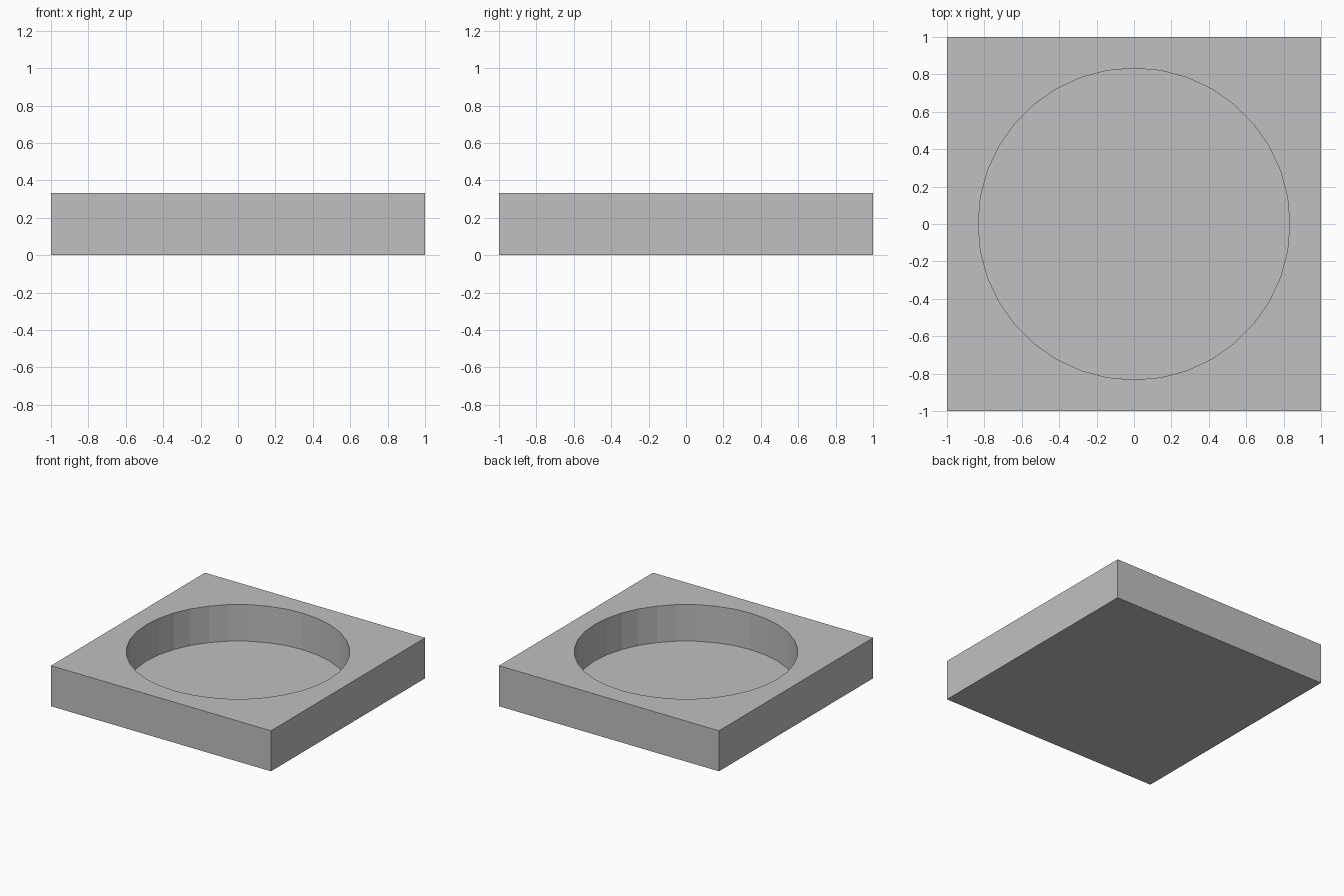
import bpy
import bmesh
from math import cos, sin, tau

HALF = 1.0          # half width of the square block
HEIGHT = 0.333
RADIUS = 0.833      # round recess
FLOOR = 0.033       # thickness left under the recess
SIDES = 36

default = bpy.data.objects.get("Cube")
if default:
    bpy.data.objects.remove(default, do_unlink=True)

# Single grey material
grey = bpy.data.materials.new("light_grey")
grey.use_nodes = True
colour = (0.53, 0.53, 0.53, 1)
grey.diffuse_color = colour
grey.node_tree.nodes["Principled BSDF"].inputs["Base Color"].default_value = colour

bm = bmesh.new()


def ring(points, z):
    return [bm.verts.new((x, y, z)) for x, y in points]


def bridge(lower, upper):
    for i in range(len(lower)):
        j = (i + 1) % len(lower)
        bm.faces.new((lower[i], lower[j], upper[j], upper[i]))


# Square block: base and outer walls
square = [(-HALF, -HALF), (HALF, -HALF), (HALF, HALF), (-HALF, HALF)]
base = ring(square, 0)
top = ring(square, HEIGHT)
bm.faces.new(base[::-1])
bridge(base, top)

# Round recess: floor and inner wall
circle = [(RADIUS * cos(tau * i / SIDES), RADIUS * sin(tau * i / SIDES))
          for i in range(SIDES)]
floor = ring(circle, FLOOR)
rim = ring(circle, HEIGHT)
bm.faces.new(floor)
bridge(rim, floor)

# Top surface: a corner fan per quadrant, joined along the sides
quarter = SIDES // 4
for q, corner in enumerate((top[2], top[3], top[0], top[1])):
    start = q * quarter
    for i in range(start, start + quarter):
        bm.faces.new((corner, rim[(i + 1) % SIDES], rim[i]))
    following = (top[3], top[0], top[1], top[2])[q]
    bm.faces.new((corner, following, rim[(start + quarter) % SIDES]))

bmesh.ops.recalc_face_normals(bm, faces=bm.faces)
mesh = bpy.data.meshes.new("recessed_block")
bm.to_mesh(mesh)
bm.free()
mesh.materials.append(grey)
block = bpy.data.objects.new("recessed_block", mesh)
bpy.context.collection.objects.link(block)
